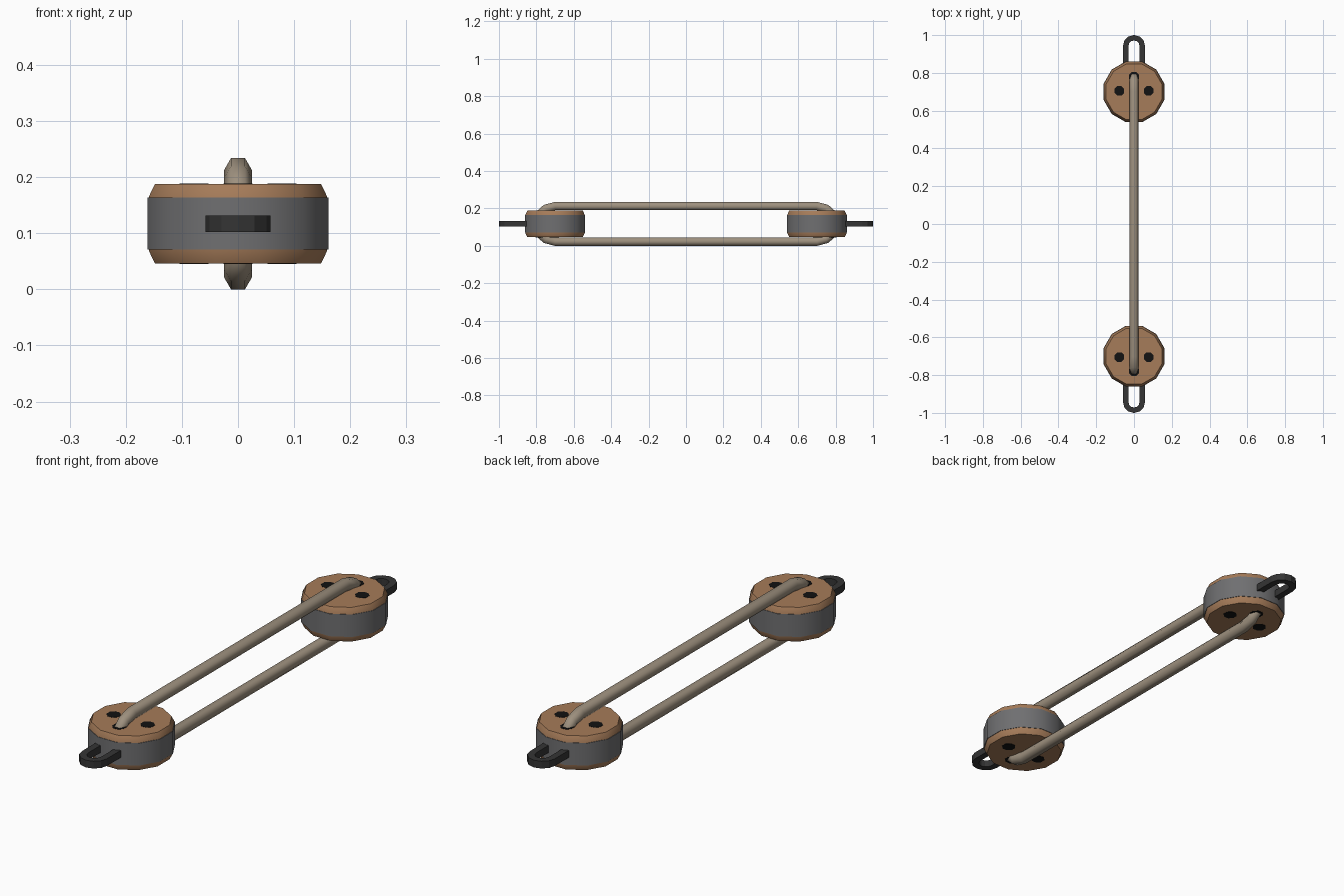
import bpy, bmesh, math
from mathutils import Vector

if "Cube" in bpy.data.objects:
    bpy.data.objects.remove(bpy.data.objects["Cube"])

def material(name, c):
    m = bpy.data.materials.new(name)
    m.diffuse_color = (*c, 1)
    m.use_nodes = True
    m.node_tree.nodes["Principled BSDF"].inputs["Base Color"].default_value = m.diffuse_color
    return m

WOOD = material("wood", (0.38, 0.20, 0.10))
STEEL = material("grey_band", (0.16, 0.16, 0.165))
IRON = material("dark_iron", (0.035, 0.035, 0.035))
ROPE = material("rope", (0.34, 0.28, 0.21))
BLACK = material("hole_black", (0.006, 0.006, 0.006))
MID, CY = 0.117, 0.70   # block centre height and distance along y

def finish(name, bm, mat, angle=None):
    bmesh.ops.recalc_face_normals(bm, faces=bm.faces)
    me = bpy.data.meshes.new(name)
    bm.to_mesh(me)
    bm.free()
    me.materials.append(mat)
    ob = bpy.data.objects.new(name, me)
    bpy.context.collection.objects.link(ob)
    if angle:
        bpy.ops.object.select_all(action='DESELECT')
        ob.select_set(True)
        bpy.context.view_layer.objects.active = ob
        bpy.ops.object.shade_smooth_by_angle(angle=math.radians(angle))
    return ob

def turned(name, profile, n, centre, mat, angle=None, phase=0.5):
    """Solid of revolution about z from (radius, z) points, capped at both ends."""
    bm = bmesh.new()
    rings = [[bm.verts.new((centre[0] + r * math.cos((i + phase) * math.tau / n),
                            centre[1] + r * math.sin((i + phase) * math.tau / n), z))
              for i in range(n)] for r, z in profile]
    for a, b in zip(rings, rings[1:]):
        for i in range(n):
            j = (i + 1) % n
            bm.faces.new((a[i], a[j], b[j], b[i]))
    bm.faces.new(rings[0])
    bm.faces.new(rings[-1])
    return finish(name, bm, mat, angle)

def sweep(name, path, side, section, mat, closed, angle=None):
    """Sweep a section (along side, along normal) on a planar path with mitred joints."""
    bm = bmesh.new()
    n, rings = len(path), []
    for i, p in enumerate(path):
        a = path[i - 1] if closed or i else p
        b = path[(i + 1) % n] if closed or i < n - 1 else p
        d0, d1 = (p - a).normalized(), (b - p).normalized()
        t = (d0 + d1).normalized()
        mitre = 1 / max(t.dot(d1 if d1.length else d0), 0.5)
        nrm = t.cross(side).normalized() * mitre
        rings.append([bm.verts.new(p + side * u + nrm * v) for u, v in section])
    k = len(section)
    for i in range(n if closed else n - 1):
        a, b = rings[i], rings[(i + 1) % n]
        for s in range(k):
            q = (s + 1) % k
            bm.faces.new((a[s], a[q], b[q], b[s]))
    if not closed:
        bm.faces.new(rings[0])
        bm.faces.new(rings[-1])
    return finish(name, bm, mat, angle)

for sgn, tag in ((-1, "front"), (1, "back")):
    c = (0, sgn * CY)
    k = 1 / math.cos(math.pi / 12)
    # wooden block with chamfered rims
    turned(tag + "_block", [(0.148 * k, 0.046), (0.159 * k, 0.069),
                            (0.159 * k, 0.165), (0.148 * k, 0.188)], 12, c, WOOD, 30)
    # metal strap around the block
    turned(tag + "_band", [(0.161 * k, 0.071), (0.161 * k, 0.164)], 12, c, STEEL, 31)
    # three lanyard holes, as thin dark discs on both faces
    for i, (hx, hy) in enumerate(((-0.078, 0.705), (0.078, 0.705), (0, 0.78))):
        for z, face in ((0.185, "upper"), (0.045, "lower")):
            turned(f"{tag}_{face}_hole_{i}", [(0.028, z), (0.028, z + 0.004)], 8,
                   (hx, sgn * hy), BLACK)
    # iron shackle loop
    arc = [(0.044 * math.cos(a * math.pi / 6), 0.942 + 0.044 * math.sin(a * math.pi / 6))
           for a in range(7)]
    pts = [(0.044, 0.83)] + arc + [(-0.044, 0.83)]
    sweep(tag + "_shackle", [Vector((x, sgn * y, MID)) for x, y in pts], Vector((0, 0, 1)),
          [(-0.015, -0.014), (0.015, -0.014), (0.015, 0.014), (-0.015, 0.014)], IRON, False)

# rope loop passing through both blocks
quarter = [(0.70, 0.0953), (0.75, 0.082), (0.775, 0.06)]
half = quarter + [(y, -z) for y, z in reversed(quarter)]
loop = half + [(-y, -z) for y, z in half]
hexagon = [(0.025 * math.cos(i * math.pi / 3), 0.025 * math.sin(i * math.pi / 3)) for i in range(6)]
sweep("rope", [Vector((0, y, MID + z)) for y, z in loop], Vector((1, 0, 0)), hexagon, ROPE, True, 65)
